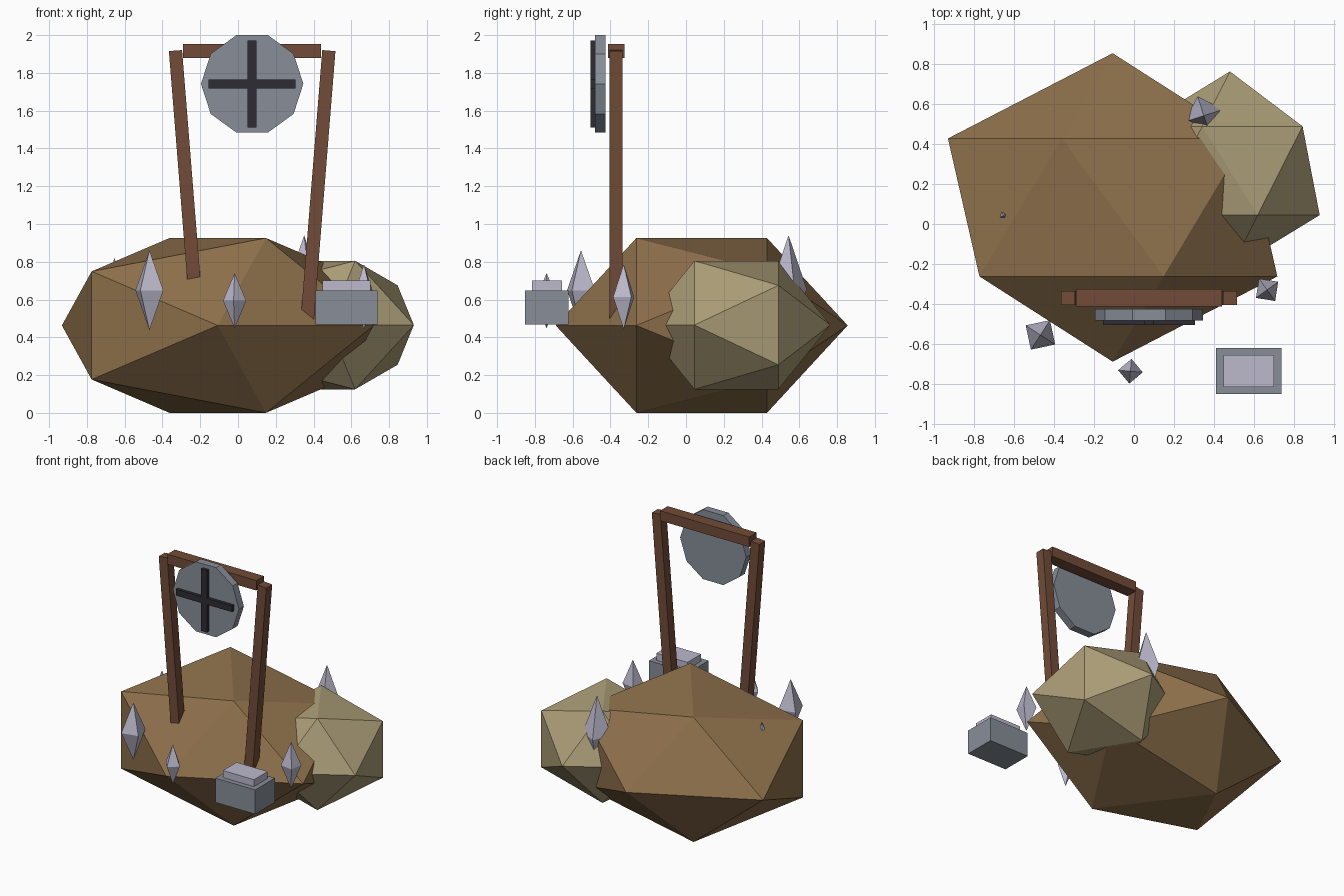
import bpy
from math import radians, sin, cos, pi

cube = bpy.data.objects.get("Cube")
if cube:
    bpy.data.objects.remove(cube, do_unlink=True)


def linear(c):
    c /= 255
    return c / 12.92 if c <= 0.04045 else ((c + 0.055) / 1.055) ** 2.4


def material(name, *rgb):
    mat = bpy.data.materials.new(name)
    mat.use_nodes = True
    colour = [linear(c) for c in rgb] + [1]
    mat.diffuse_color = colour
    mat.node_tree.nodes["Principled BSDF"].inputs["Base Color"].default_value = colour
    return mat


earth = material("earth brown", 143, 113, 76)
sand = material("sandy stone", 171, 157, 119)
wood = material("red brown wood", 114, 76, 56)
grey = material("slate grey", 136, 143, 153)
lilac = material("pale lilac", 188, 185, 204)
black = material("charcoal", 45, 44, 51)


def finish(name, mat):
    obj = bpy.context.object
    obj.name = name
    obj.data.materials.append(mat)
    return obj


def box(name, mat, centre, size, tilt=0):
    bpy.ops.mesh.primitive_cube_add(size=1, location=centre, rotation=(0, tilt, 0))
    obj = finish(name, mat)
    obj.scale = size
    return obj


def boulder(name, mat, centre, radii):
    # Low-poly rock with its poles along y
    bpy.ops.mesh.primitive_ico_sphere_add(
        subdivisions=1, radius=1, location=centre, rotation=(pi / 2, 0, 0))
    obj = finish(name, mat)
    rx, ry, rz = radii
    obj.scale = (rx, rz, ry)
    return obj


def crystal(name, centre, radius, half, angle):
    # Four-sided double pyramid
    turn = [radians(angle + 90 * i) for i in range(4)]
    verts = [(radius * cos(a), radius * sin(a), 0) for a in turn]
    verts += [(0, 0, half), (0, 0, -half)]
    faces = []
    for i in range(4):
        j = (i + 1) % 4
        faces += [(i, j, 4), (j, i, 5)]
    mesh = bpy.data.meshes.new(name)
    mesh.from_pydata(verts, [], faces)
    mesh.materials.append(lilac)
    obj = bpy.data.objects.new(name, mesh)
    obj.location = centre
    bpy.context.collection.objects.link(obj)


# Rocks
boulder("main_boulder", earth, (-0.107, 0.083, 0.463), (0.923, 0.773, 0.544))
boulder("side_boulder", sand, (0.481, 0.267, 0.465), (0.503, 0.4975, 0.4))

# Leaning wooden frame
mid = 0.075
tilt, length = 0.08, 1.46
for side, sign in (("right", -1), ("left", 1)):
    x = mid + sign * (0.406 - sin(tilt) * length / 2)
    z = 1.918 - cos(tilt) * length / 2
    box(side + "_post", wood, (x, -0.371, z), (0.07, 0.07, length), sign * tilt)
box("crossbar", wood, (mid, -0.37, 1.917), (0.73, 0.088, 0.074))

# Hanging disc with a raised cross
disc_z = 1.742
bpy.ops.mesh.primitive_cylinder_add(
    vertices=10, radius=0.271, depth=0.057, location=(mid, -0.454, disc_z),
    rotation=(pi / 2, radians(18), 0))
finish("disc", grey)
bpy.context.object.rotation_euler = (pi / 2, pi / 2, 0)
box("cross_upright", black, (mid, -0.492, disc_z), (0.047, 0.028, 0.46))
box("cross_arm", black, (mid, -0.491, disc_z), (0.46, 0.028, 0.047))

# Stepped stone block
box("block_base", grey, (0.575, -0.737, 0.559), (0.327, 0.232, 0.18))
box("block_cap", lilac, (0.575, -0.736, 0.675), (0.255, 0.16, 0.052))

# Crystals around the rocks
crystal("crystal_front_right", (-0.469, -0.556, 0.649), 0.088, 0.212, 57)
crystal("crystal_front", (-0.018, -0.738, 0.594), 0.062, 0.146, 85)
crystal("crystal_front_left", (0.667, -0.33, 0.614), 0.069, 0.173, 36)
crystal("crystal_back_left", (0.35, 0.543, 0.654), 0.102, 0.286, 18)
crystal("crystal_right", (-0.654, 0.043, 0.65), 0.06, 0.171, 30)
